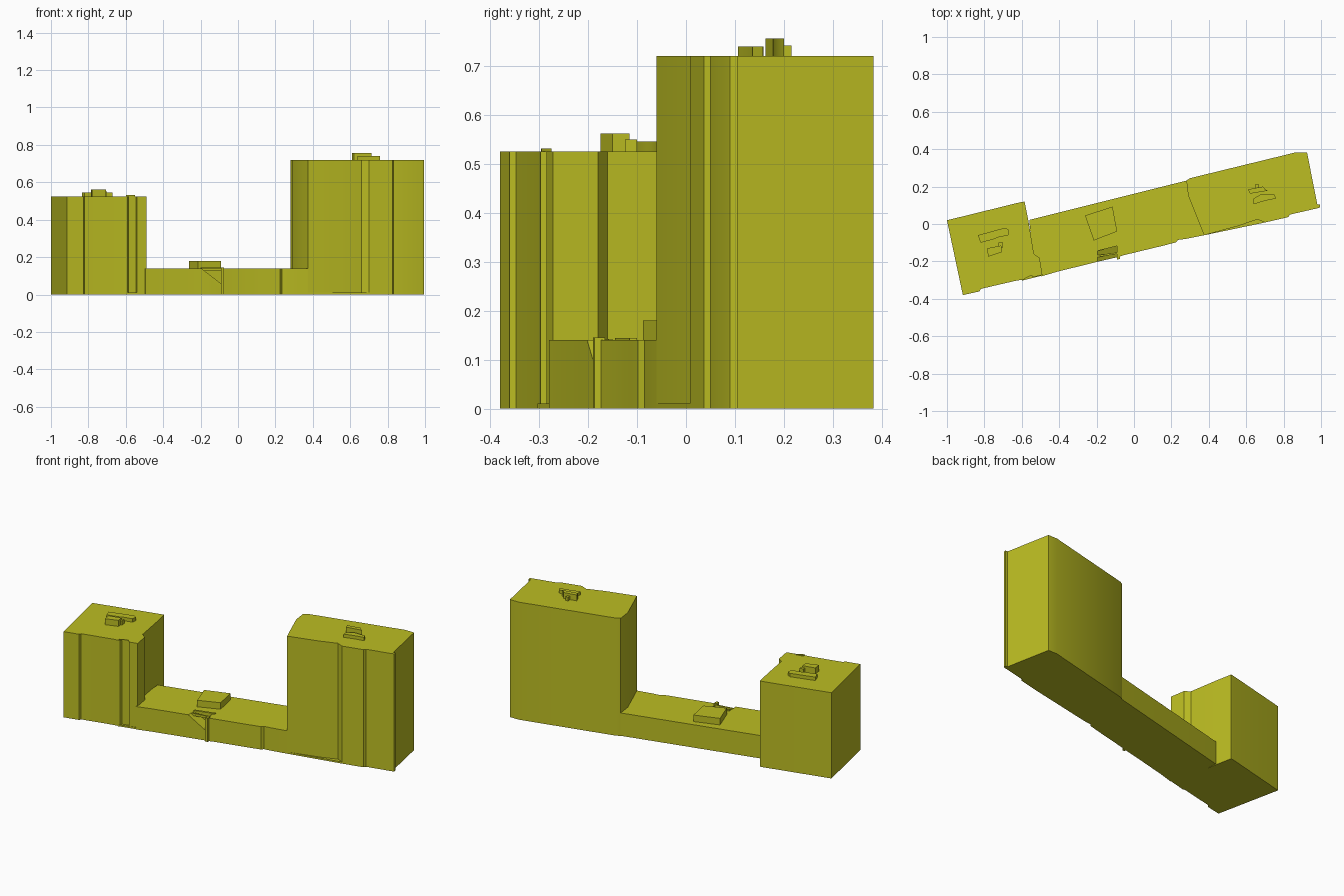
import bpy, bmesh, math

olive = bpy.data.materials.new("olive_yellow")
olive.diffuse_color = (0.503, 0.509, 0.016, 1)


def prism(name, outline, z0, z1):
    """Extrude a plan outline from z0 to z1."""
    bm = bmesh.new()
    base = bm.faces.new([bm.verts.new((x, y, z0)) for x, y in outline])
    ext = bmesh.ops.extrude_face_region(bm, geom=[base])
    top = [v for v in ext["geom"] if isinstance(v, bmesh.types.BMVert)]
    bmesh.ops.translate(bm, verts=top, vec=(0, 0, z1 - z0))
    bmesh.ops.recalc_face_normals(bm, faces=bm.faces)
    mesh = bpy.data.meshes.new(name)
    bm.to_mesh(mesh)
    bm.free()
    mesh.materials.append(olive)
    obj = bpy.data.objects.new(name, mesh)
    bpy.context.collection.objects.link(obj)
    return obj


LOW, LEFT, RIGHT = 0.14, 0.525, 0.72

# left tower
prism("left_tower", [
    (-1, 0.02), (-0.915, -0.38), (-0.825, -0.36), (-0.82, -0.347),
    (-0.63, -0.303), (-0.59, -0.297), (-0.585, -0.285), (-0.545, -0.275),
    (-0.54, -0.285), (-0.49, -0.272), (-0.505, -0.18), (-0.535, -0.16),
    (-0.565, 0.02), (-0.585, 0.12), (-0.605, 0.117)], 0, LEFT)

# low link building
link = prism("link_building", [
    (-0.56, 0.022), (-0.54, -0.2), (-0.495, -0.28), (-0.41, -0.255),
    (-0.2, -0.203), (-0.075, -0.174), (-0.06, -0.168), (0.16, -0.115),
    (0.225, -0.098), (0.235, -0.085), (0.275, -0.08), (0.375, -0.06),
    (0.42, 0.05), (0.32, 0.24), (0.28, 0.232)], 0, LOW)

# right tower
prism("right_tower", [
    (0.28, 0.232), (0.29, 0.15), (0.35, 0.0), (0.375, -0.06),
    (0.56, -0.01), (0.66, 0.025), (0.70, 0.008), (0.825, 0.037),
    (0.832, 0.05), (0.985, 0.085), (0.995, 0.09), (0.995, 0.105),
    (0.98, 0.105), (0.925, 0.383), (0.865, 0.383), (0.30, 0.245)], 0, RIGHT)

# thin ground slabs filling the shallow recesses
prism("right_ground_slab", [(0.375, -0.06), (0.70, 0.008), (0.66, 0.025), (0.5, -0.01)], 0, 0.01)
prism("left_ground_slab", [(-0.60, -0.303), (-0.44, -0.263), (-0.5, -0.25), (-0.6, -0.28)], 0, 0.01)

# sloping triangular notch at the entrance
cutter = prism("entrance_notch_cutter", [(-0.2, 0.06), (-0.09, 0.06), (-0.09, 0.16), (-0.2, 0.16)], 0, 1)
# reshape the cutter into a wedge running into the front wall
bm = bmesh.new()
rings = [[bm.verts.new((x, y + 0.25 * (x + 0.2), z)) for x, z in
          ((-0.222, 0.16), (-0.09, 0.16), (-0.09, 0.058))] for y in (-0.26, -0.14)]
bm.faces.new(rings[0])
bm.faces.new(rings[1][::-1])
for i in range(3):
    j = (i + 1) % 3
    bm.faces.new((rings[0][j], rings[0][i], rings[1][i], rings[1][j]))
bmesh.ops.recalc_face_normals(bm, faces=bm.faces)
bm.to_mesh(cutter.data)
bm.free()
cutter.hide_render = True
cutter.hide_viewport = True
mod = link.modifiers.new("entrance_notch", "BOOLEAN")
mod.operation = "DIFFERENCE"
mod.solver = "EXACT"
mod.object = cutter

# entrance post and canopy strips
prism("entrance_post", [(-0.09, -0.19), (-0.075, -0.187), (-0.075, -0.165), (-0.09, -0.168)], 0, 0.145)
prism("canopy_strip_back", [(-0.2, -0.145), (-0.08, -0.115), (-0.08, -0.1), (-0.2, -0.132)], 0.12, 0.144)
prism("canopy_strip_front", [(-0.2, -0.178), (-0.08, -0.158), (-0.08, -0.15), (-0.2, -0.168)], 0.128, 0.142)

# rooftop plant boxes
prism("link_roof_box", [(-0.262, 0.045), (-0.115, 0.093), (-0.09, -0.04), (-0.215, -0.088)], LOW, 0.18)
prism("left_roof_long_box", [
    (-0.835, -0.06), (-0.69, -0.02), (-0.67, -0.03), (-0.672, -0.06),
    (-0.73, -0.072), (-0.745, -0.08), (-0.82, -0.1)], LEFT, 0.546)
prism("left_roof_tall_box", [(-0.785, -0.13), (-0.71, -0.115), (-0.705, -0.15), (-0.78, -0.175)], LEFT, 0.562)
prism("left_roof_small_box", [(-0.725, -0.1), (-0.7, -0.1), (-0.7, -0.125), (-0.725, -0.125)], LEFT, 0.55)
prism("left_roof_edge_fin", [(-0.6, -0.296), (-0.59, -0.295), (-0.55, -0.275), (-0.59, -0.283)], LEFT, 0.531)
prism("right_roof_tall_box", [
    (0.61, 0.185), (0.645, 0.192), (0.69, 0.2), (0.70, 0.187),
    (0.715, 0.178), (0.62, 0.162)], RIGHT, 0.756)
prism("right_roof_vent", [(0.65, 0.19), (0.667, 0.19), (0.665, 0.215), (0.65, 0.215)], RIGHT, 0.742)
prism("right_roof_long_box", [
    (0.64, 0.135), (0.675, 0.158), (0.75, 0.157), (0.76, 0.136),
    (0.70, 0.124), (0.64, 0.106)], RIGHT, 0.74)

# soften only the shallow wall bends
for obj in bpy.context.collection.objects:
    obj.select_set(not obj.hide_render)
bpy.context.view_layer.objects.active = link
bpy.ops.object.shade_smooth_by_angle(angle=math.radians(25))
